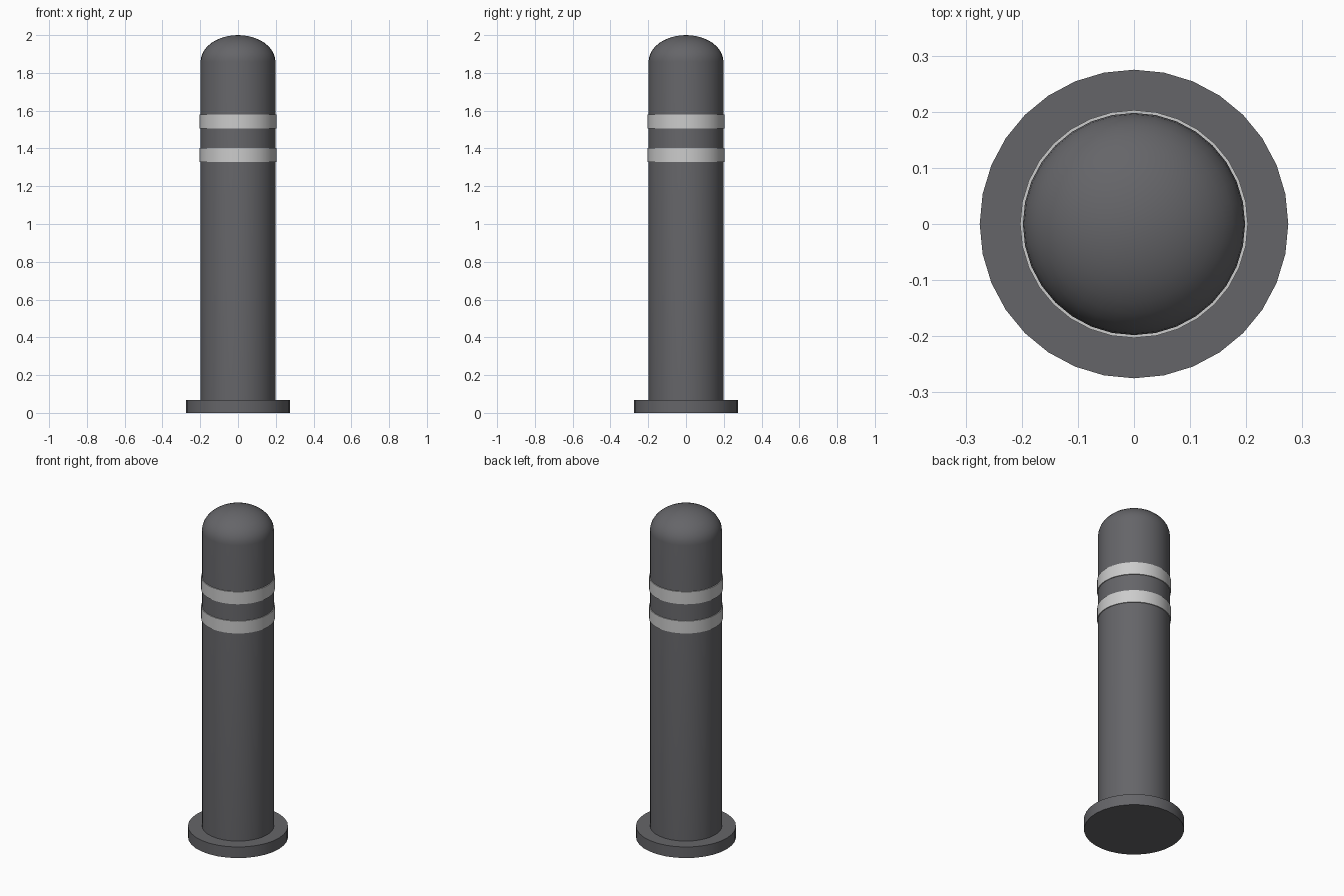
import bpy, bmesh, math

if "Cube" in bpy.data.objects:
    bpy.data.objects.remove(bpy.data.objects["Cube"])

SIDES = 32


def material(name, rgb):
    m = bpy.data.materials.new(name)
    m.diffuse_color = (*rgb, 1)
    m.use_nodes = True
    m.node_tree.nodes["Principled BSDF"].inputs["Base Color"].default_value = m.diffuse_color
    return m


def lathe(name, profile, mat, closed=False):
    """Spin (radius, z) points around z; radius 0 makes a single pole vertex."""
    bm = bmesh.new()
    rows = []
    for r, z in profile:
        n = 1 if r == 0 else SIDES
        rows.append([bm.verts.new((r * math.cos(2 * math.pi * i / SIDES),
                                   r * math.sin(2 * math.pi * i / SIDES), z))
                     for i in range(n)])
    pairs = list(zip(rows, rows[1:]))
    if closed:
        pairs.append((rows[-1], rows[0]))
    for a, b in pairs:
        for i in range(SIDES):
            j = (i + 1) % SIDES
            quad = [a[i % len(a)], a[j % len(a)], b[j % len(b)], b[i % len(b)]]
            bm.faces.new(list(dict.fromkeys(quad)))
    bmesh.ops.recalc_face_normals(bm, faces=bm.faces)
    me = bpy.data.meshes.new(name)
    bm.to_mesh(me)
    bm.free()
    ob = bpy.data.objects.new(name, me)
    bpy.context.collection.objects.link(ob)
    me.materials.append(mat)
    bpy.ops.object.select_all(action='DESELECT')
    ob.select_set(True)
    bpy.context.view_layer.objects.active = ob
    bpy.ops.object.shade_smooth_by_angle(angle=math.radians(35))
    return ob


dark = material("dark_grey", (0.13, 0.13, 0.14))
light = material("reflective_grey", (0.55, 0.55, 0.54))

# base flange
lathe("base_flange", [(0, 0), (0.275, 0), (0.275, 0.067), (0, 0.067)], dark)

# post with domed cap
R, SHOULDER, RISE, STEPS = 0.198, 1.86, 0.14, 10
dome = [(R * math.cos(t), SHOULDER + RISE * math.sin(t))
        for t in (math.pi / 2 * k / STEPS for k in range(STEPS))]
lathe("post", [(0, 0.06), (R, 0.06)] + dome + [(0, SHOULDER + RISE)], dark)

# reflective bands
for name, z in (("lower_band", 1.328), ("upper_band", 1.505)):
    lathe(name, [(0.196, z), (0.203, z), (0.203, z + 0.075), (0.196, z + 0.075)],
          light, closed=True)
